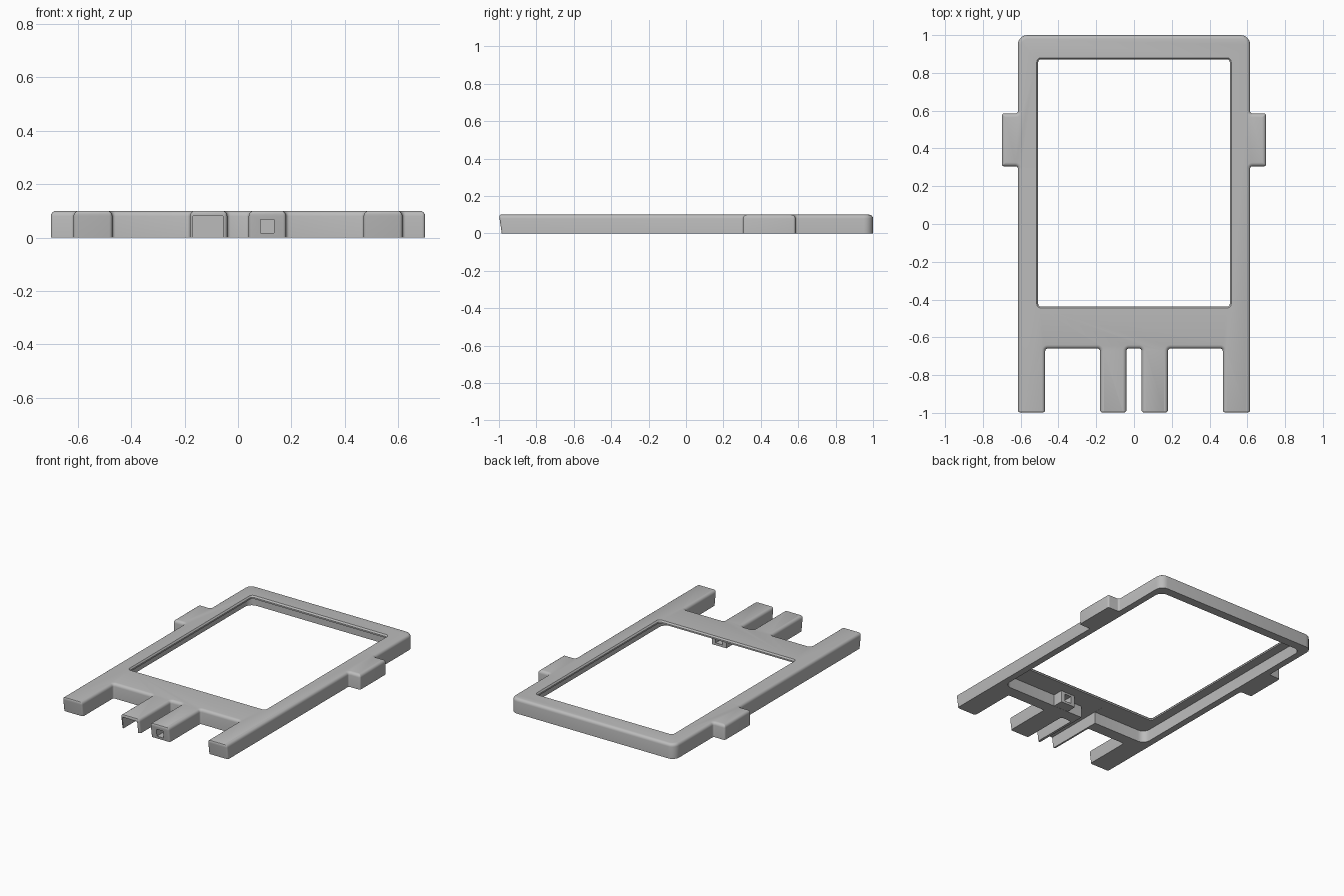
import bpy, bmesh, math
from mathutils import Vector

if "Cube" in bpy.data.objects:
    bpy.data.objects.remove(bpy.data.objects["Cube"])

grey = bpy.data.materials.new("plain_grey")
grey.diffuse_color = (0.5, 0.5, 0.5, 1)
grey.use_nodes = True
grey.node_tree.nodes["Principled BSDF"].inputs["Base Color"].default_value = grey.diffuse_color


def ring(corners, d, z, steps=5):
    """Right-angled outline (counter-clockwise), inset by d, with rounded corners."""
    out, n = [], len(corners)
    pts = [Vector(c[:2]) for c in corners]
    for i, (x, y, r) in enumerate(corners):
        u = (pts[i] - pts[i - 1]).normalized()
        v = (pts[(i + 1) % n] - pts[i]).normalized()
        convex = u.x * v.y - u.y * v.x > 0
        shift = (Vector((-u.y, u.x)) + Vector((-v.y, v.x))) * d
        if y == -1:                      # the prong tips have a tighter edge
            shift.y *= 0.4
        p = pts[i] + shift
        r = max(r - d if convex else r + d, 0.002)
        c = p - u * r + v * r
        for k in range(steps + 1):
            a = math.pi / 2 * k / steps
            q = c - v * (r * math.cos(a)) + u * (r * math.sin(a))
            out.append((q.x, q.y, z))
    return out


def loft(name, rings):
    bm = bmesh.new()
    loops = [[bm.verts.new(p) for p in r] for r in rings]
    for a, b in zip(loops, loops[1:]):
        for i in range(len(a)):
            j = (i + 1) % len(a)
            bm.faces.new((a[i], a[j], b[j], b[i]))
    bm.faces.new(loops[0][::-1])
    bm.faces.new(loops[-1])
    bmesh.ops.recalc_face_normals(bm, faces=bm.faces)
    me = bpy.data.meshes.new(name)
    bm.to_mesh(me)
    bm.free()
    ob = bpy.data.objects.new(name, me)
    bpy.context.collection.objects.link(ob)
    me.materials.append(grey)
    return ob


def rect(x0, x1, y0, y1, r):
    return [(x0, y0, r), (x1, y0, r), (x1, y1, r), (x0, y1, r)]


def block(name, x0, x1, y0, y1, z0, z1, r=0.002):
    c = rect(x0, x1, y0, y1, r)
    return loft(name, [ring(c, 0, z0), ring(c, 0, z1)])


def cut(ob, cutter):
    cutter.hide_render = True
    cutter.hide_viewport = True
    m = ob.modifiers.new(cutter.name, 'BOOLEAN')
    m.operation, m.solver, m.object = 'DIFFERENCE', 'EXACT', cutter


# frame outline: right half from the front centre notch to the back, then mirrored
s = 0.012
half = [(0.04, -0.66, s), (0.04, -1, s), (0.18, -1, s), (0.18, -0.66, s),
        (0.47, -0.66, s), (0.47, -1, s), (0.615, -1, s), (0.615, 0.305, s),
        (0.70, 0.305, s), (0.70, 0.585, s), (0.615, 0.585, s), (0.615, 1, 0.05)]
outline = half + [(-x, y, r) for x, y, r in reversed(half)]

# frame body with rounded upper edge
H, F = 0.1, 0.02
levels = [(0, 0)]
for k in range(5):
    a = math.pi / 2 * k / 4
    levels.append((H - F + F * math.sin(a), F * (1 - math.cos(a))))
frame = loft("frame", [ring(outline, d, z) for z, d in levels])
for v in frame.data.vertices:            # prong tips lean forward
    if v.co.y < -0.96:
        v.co.y += 0.015 * (1 - v.co.z / H)

# window opening with a small flare at the top
win = rect(-0.515, 0.515, -0.445, 0.88, 0.022)
cut(frame, loft("window_cutter", [ring(win, 0.008, -0.1), ring(win, 0.008, 0.09),
                                  ring(win, 0, 0.1), ring(win, 0, 0.15)]))
# underside pocket, open channel in one prong, square hole in the other
cut(frame, block("pocket_cutter", -0.57, 0.57, -0.58, 0.94, -0.1, 0.08, 0.05))
cut(frame, block("channel_cutter", -0.168, -0.057, -1.2, -0.5, -0.1, 0.081))
hole = block("hole_cutter", 0.085, 0.135, -1.2, -0.4, 0.017, 0.067)
cut(frame, hole)

# guide block where the square hole enters the pocket
guide = block("hole_guide", 0.055, 0.165, -0.585, -0.51, 0.001, 0.0805)
cut(guide, hole)

# apply cuts and shade smoothly with sharp edges kept
for ob in (frame, guide):
    bpy.ops.object.select_all(action='DESELECT')
    ob.select_set(True)
    bpy.context.view_layer.objects.active = ob
    for m in list(ob.modifiers):
        bpy.ops.object.modifier_apply(modifier=m.name)
    bpy.ops.object.shade_smooth_by_angle(angle=math.radians(30))
for ob in list(bpy.data.objects):
    if ob.name.endswith("cutter"):
        bpy.data.objects.remove(ob)
